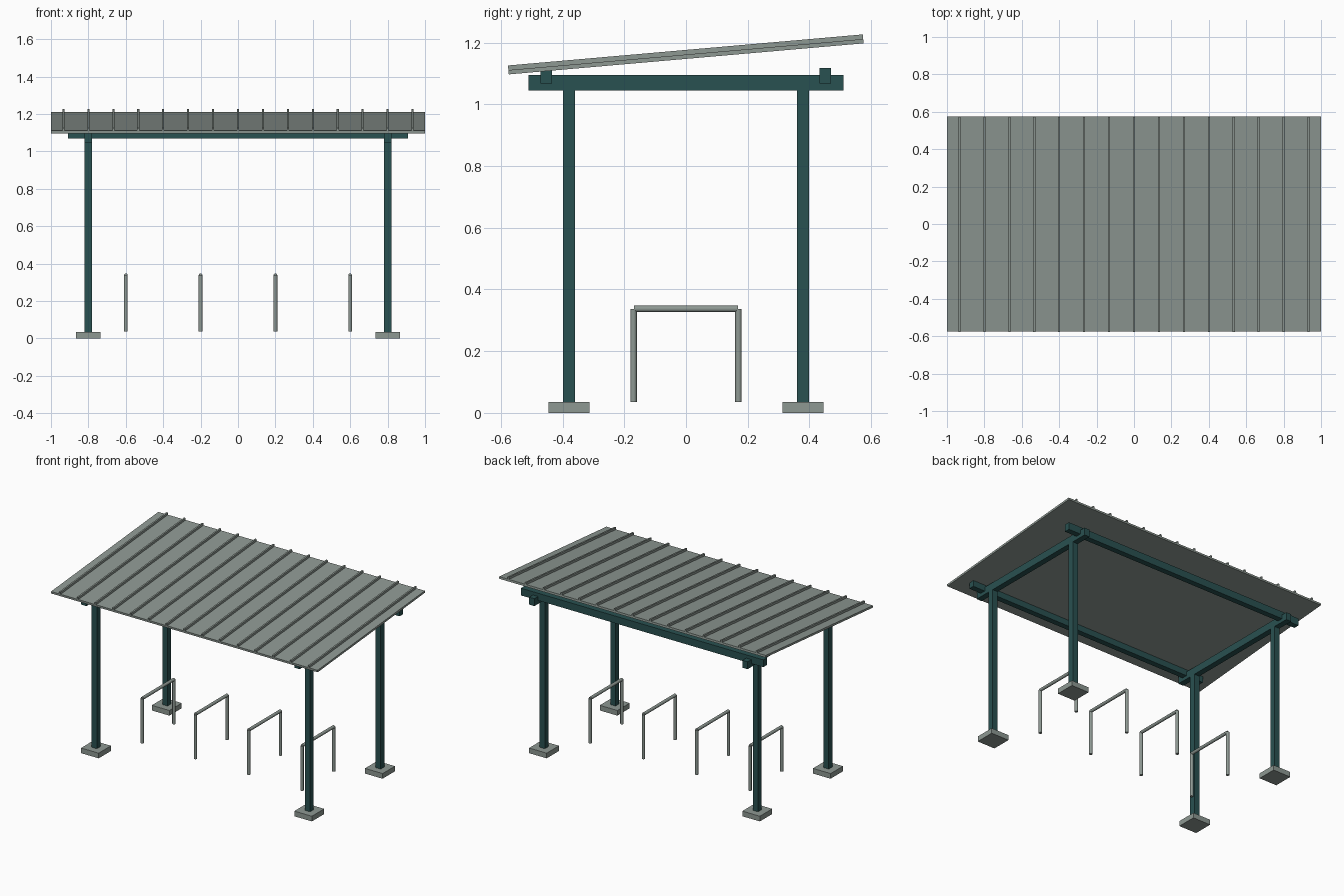
import bpy
import math
from mathutils import Vector

if "Cube" in bpy.data.objects:
    bpy.data.objects.remove(bpy.data.objects["Cube"])


def material(name, rgb):
    m = bpy.data.materials.new(name)
    m.diffuse_color = (*rgb, 1)
    m.use_nodes = True
    m.node_tree.nodes["Principled BSDF"].inputs["Base Color"].default_value = m.diffuse_color
    return m


TEAL = material("teal painted steel", (0.022, 0.082, 0.082))
GREY = material("galvanised grey", (0.27, 0.315, 0.29))


def box(name, loc, size, mat, tilt=0.0):
    bpy.ops.mesh.primitive_cube_add(size=1, location=loc)
    o = bpy.context.object
    o.name = name
    o.scale = size
    o.rotation_euler = (tilt, 0, 0)
    o.data.materials.append(mat)
    return o


def tube(name, a, b, radius, mat):
    a, b = Vector(a), Vector(b)
    d = b - a
    bpy.ops.mesh.primitive_cylinder_add(vertices=12, radius=radius, depth=d.length,
                                        location=(a + b) / 2)
    o = bpy.context.object
    o.name = name
    o.rotation_euler = d.to_track_quat('Z', 'Y').to_euler()
    o.data.materials.append(mat)
    bpy.ops.object.shade_smooth_by_angle(angle=math.radians(40))
    return o


# Footings and posts at the four corners
for x in (-0.8, 0.8):
    for y in (-0.379, 0.379):
        box("footing", (x, y, 0.0175), (0.132, 0.132, 0.035), GREY)
        box("post", (x, y, 0.555), (0.039, 0.039, 1.04), TEAL)
    # Side beam across the post tops
    box("side_beam", (x, 0, 1.07), (0.039, 1.02, 0.05), TEAL)

# Long purlins under the roof
for y in (-0.453, 0.451):
    box("purlin", (0, y, 1.0925), (1.82, 0.038, 0.049), TEAL)

# Sloped roof: adjoining panels, each with a raised rib
PITCH = math.radians(5)
UP = Vector((0, -math.sin(PITCH), math.cos(PITCH)))
CENTRE = Vector((0, 0, 1.154))
STEP = 2 / 15
for i in range(-7, 8):
    c = CENTRE + Vector((i * STEP, 0, 0))
    box("roof_panel", c, (STEP, 1.154, 0.014), GREY, PITCH)
    box("roof_rib", c + UP * 0.0145, (0.011, 1.154, 0.015), GREY, PITCH)

# Cycle stands: two uprights and a top rail
for x in (-0.6, -0.2, 0.2, 0.6):
    for y in (-0.17, 0.17):
        tube("stand_upright", (x, y, 0.036), (x, y, 0.337), 0.0105, GREY)
    tube("stand_rail", (x, -0.169, 0.337), (x, 0.169, 0.337), 0.0105, GREY)
